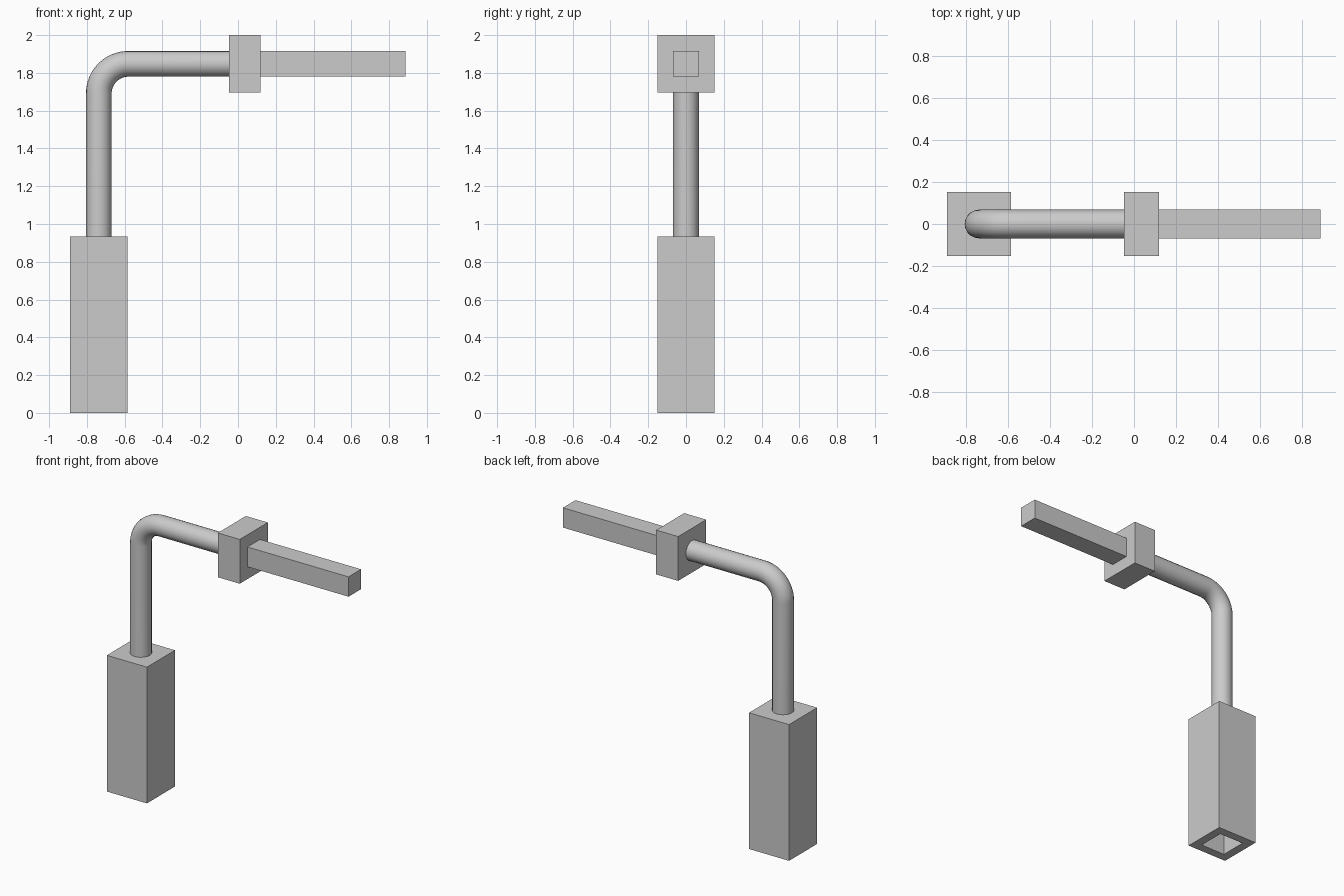
import bpy, bmesh, math
from mathutils import Vector

old = bpy.data.objects.get("Cube")
if old:
    bpy.data.objects.remove(old, do_unlink=True)

# Shared material
grey = bpy.data.materials.new("plain grey")
grey.use_nodes = True
colour = (0.6, 0.6, 0.6, 1)
grey.diffuse_color = colour
grey.node_tree.nodes["Principled BSDF"].inputs["Base Color"].default_value = colour

BLOCK = 0.304          # width of handle and collar
ROD = 0.136            # width of rod, socket and pipe
POST_X, ARM_Z = -0.737, 1.848
BEND = 0.157


def box(name, low, high, socket_depth=0):
    """Box between two corners, with an optional square socket underneath."""
    low, high = Vector(low), Vector(high)
    bm = bmesh.new()
    bmesh.ops.create_cube(bm, size=1)
    for v in bm.verts:
        v.co = (low + high) / 2 + v.co * (high - low)
    if socket_depth:
        bottom = min(bm.faces, key=lambda f: f.calc_center_median().z)
        bmesh.ops.inset_region(bm, faces=[bottom], thickness=(BLOCK - ROD) / 2)
        sunk = bmesh.ops.extrude_discrete_faces(bm, faces=[bottom])["faces"][0]
        bmesh.ops.translate(bm, verts=sunk.verts, vec=(0, 0, socket_depth))
    mesh = bpy.data.meshes.new(name)
    bm.to_mesh(mesh)
    bm.free()
    mesh.materials.append(grey)
    obj = bpy.data.objects.new(name, mesh)
    bpy.context.collection.objects.link(obj)
    return obj


# Handle with socket, collar and square rod
b, r = BLOCK / 2, ROD / 2
box("handle", (POST_X - b, -b, 0), (POST_X + b, b, 0.935), socket_depth=0.77)
box("collar", (-0.047, -b, ARM_Z - b), (0.12, b, ARM_Z + b))
box("square_rod", (0.12, -r, ARM_Z - r), (0.887, r, ARM_Z + r))

# Round pipe with a quarter bend
path = [(POST_X, 0.935)]
steps = 16
for i in range(steps + 1):
    a = math.pi / 2 * i / steps
    path.append((POST_X + BEND * (1 - math.cos(a)), ARM_Z - BEND * (1 - math.sin(a))))
path.append((-0.047, ARM_Z))

curve = bpy.data.curves.new("bent_pipe", "CURVE")
curve.dimensions = "3D"
curve.bevel_depth = r
curve.bevel_resolution = 8
curve.use_fill_caps = True
spline = curve.splines.new("POLY")
spline.points.add(len(path) - 1)
for point, (x, z) in zip(spline.points, path):
    point.co = (x, 0, z, 1)
curve.materials.append(grey)
pipe = bpy.data.objects.new("bent_pipe", curve)
bpy.context.collection.objects.link(pipe)

bpy.ops.object.select_all(action="DESELECT")
pipe.select_set(True)
bpy.context.view_layer.objects.active = pipe
bpy.ops.object.convert(target="MESH")
bpy.ops.object.shade_smooth_by_angle(angle=math.radians(35))
